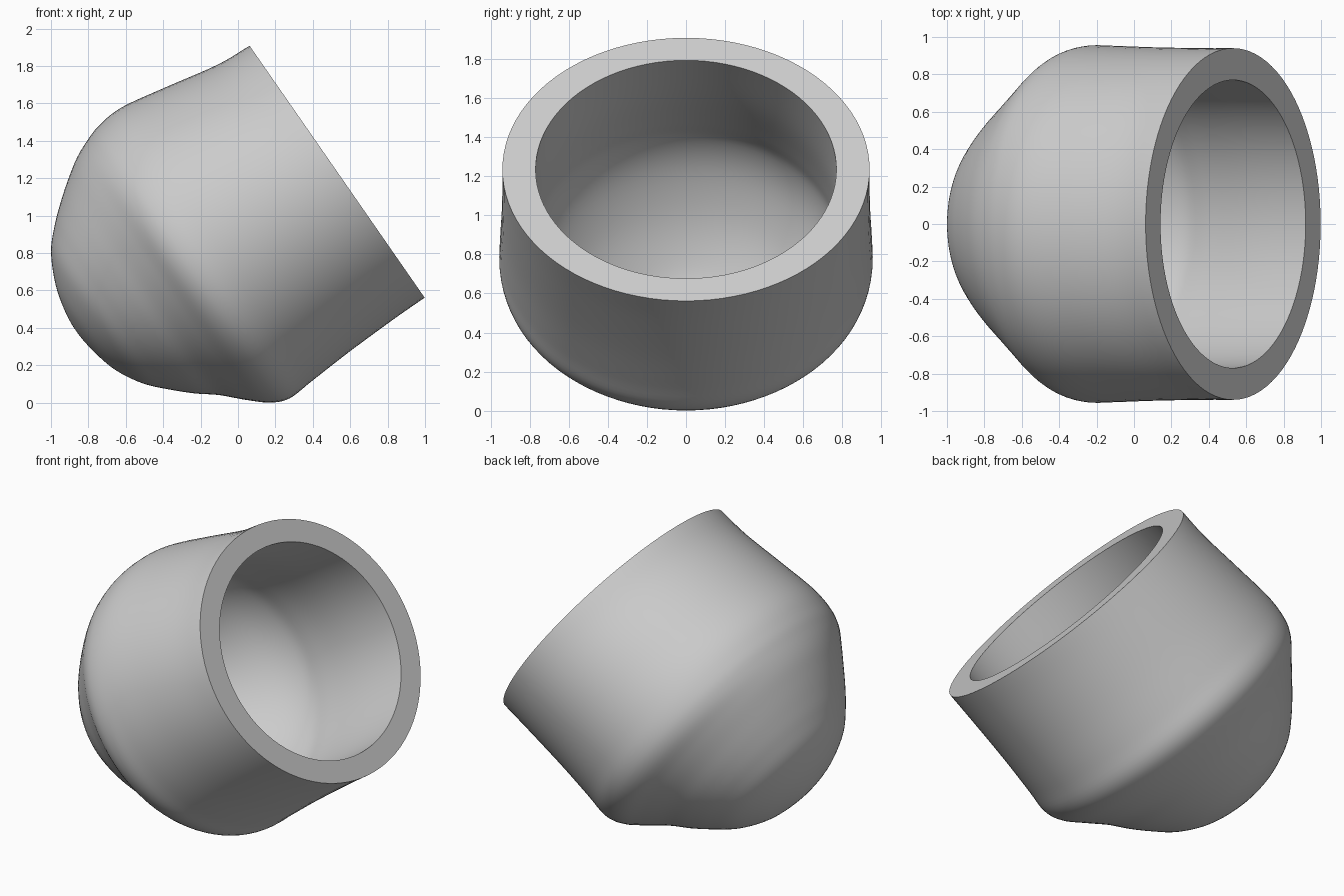
import bpy, bmesh, math

if "Cube" in bpy.data.objects:
    bpy.data.objects.remove(bpy.data.objects["Cube"])

SEGMENTS = 96
STEPS = 5

# Stations along the cup axis: depth, upper reach, lower reach, side reach
OUTER = [
    (0, .82, .82, .94), (-.2, .835, .82, .94), (-.5, .895, .828, .945),
    (-.75, .94, .842, .953), (-.9, .93, .85, .953), (-1, .9, .808, .915),
    (-1.1, .855, .72, .82), (-1.2, .79, .62, .73), (-1.3, .715, .54, .65),
    (-1.4, .63, .445, .56), (-1.5, .522, .335, .45), (-1.58, .365, .19, .29),
    (-1.62, .22, .03, .13), (-1.632, .1, -.1, 0),
]
INNER = [
    (0, .68, .68, .77), (-.35, .7, .68, .775), (-.65, .74, .69, .785),
    (-.82, .76, .69, .78), (-1, .71, .61, .71), (-1.2, .58, .45, .56),
    (-1.35, .43, .29, .38), (-1.45, .27, .11, .2), (-1.48, .08, -.08, 0),
]


def smooth_stations(rows):
    """Spline through the stations, mirrored across the pole at the end."""
    d, up, low, side = rows[-2]
    pts = [tuple(2 * a - b for a, b in zip(rows[0], rows[1]))] + rows
    pts.append((d, -low, -up, -side))
    result = []
    for p, q, r, s in zip(pts, pts[1:], pts[2:], pts[3:]):
        for i in range(STEPS):
            k = i / STEPS
            result.append([
                b + k * (c - a) / 2 + k * k * (a - 2.5 * b + 2 * c - d / 2)
                + k ** 3 * (1.5 * (b - c) + (d - a) / 2)
                for a, b, c, d in zip(p, q, r, s)])
    return result


def ring(bm, depth, up, low, side):
    """Elliptical ring with its centre shifted between upper and lower reach."""
    centre, half = (low - up) / 2, (up + low) / 2
    angles = [math.tau * i / SEGMENTS for i in range(SEGMENTS)]
    return [bm.verts.new((centre + half * math.cos(a), side * math.sin(a), depth))
            for a in angles]


def bridge(bm, first, second):
    for i in range(SEGMENTS):
        j = (i + 1) % SEGMENTS
        bm.faces.new((first[i], first[j], second[j], second[i]))


def shell(bm, rows):
    """Loft one surface down to its pole and return the rim ring."""
    rings = [ring(bm, *row) for row in smooth_stations(rows)]
    for first, second in zip(rings, rings[1:]):
        bridge(bm, first, second)
    depth, up, low, _ = rows[-1]
    pole = bm.verts.new(((low - up) / 2, 0, depth))
    for i in range(SEGMENTS):
        bm.faces.new((rings[-1][i], rings[-1][(i + 1) % SEGMENTS], pole))
    return rings[0]


# Cup: outer wall, cavity and flat rim between them
bm = bmesh.new()
bridge(bm, shell(bm, OUTER), shell(bm, INNER))
bmesh.ops.recalc_face_normals(bm, faces=bm.faces)
mesh = bpy.data.meshes.new("rounded_cup")
bm.to_mesh(mesh)
bm.free()

cup = bpy.data.objects.new("rounded_cup", mesh)
bpy.context.collection.objects.link(cup)
cup.location = (.53, 0, 1.235)
cup.rotation_euler.y = math.radians(55.2)

# Plain grey finish
grey = bpy.data.materials.new("plain_grey")
grey.use_nodes = True
colour = (.6, .6, .6, 1)
grey.diffuse_color = colour
grey.node_tree.nodes["Principled BSDF"].inputs["Base Color"].default_value = colour
mesh.materials.append(grey)

# Smooth walls with a crisp rim
bpy.ops.object.select_all(action="DESELECT")
cup.select_set(True)
bpy.context.view_layer.objects.active = cup
bpy.ops.object.shade_smooth_by_angle(angle=math.radians(40))
